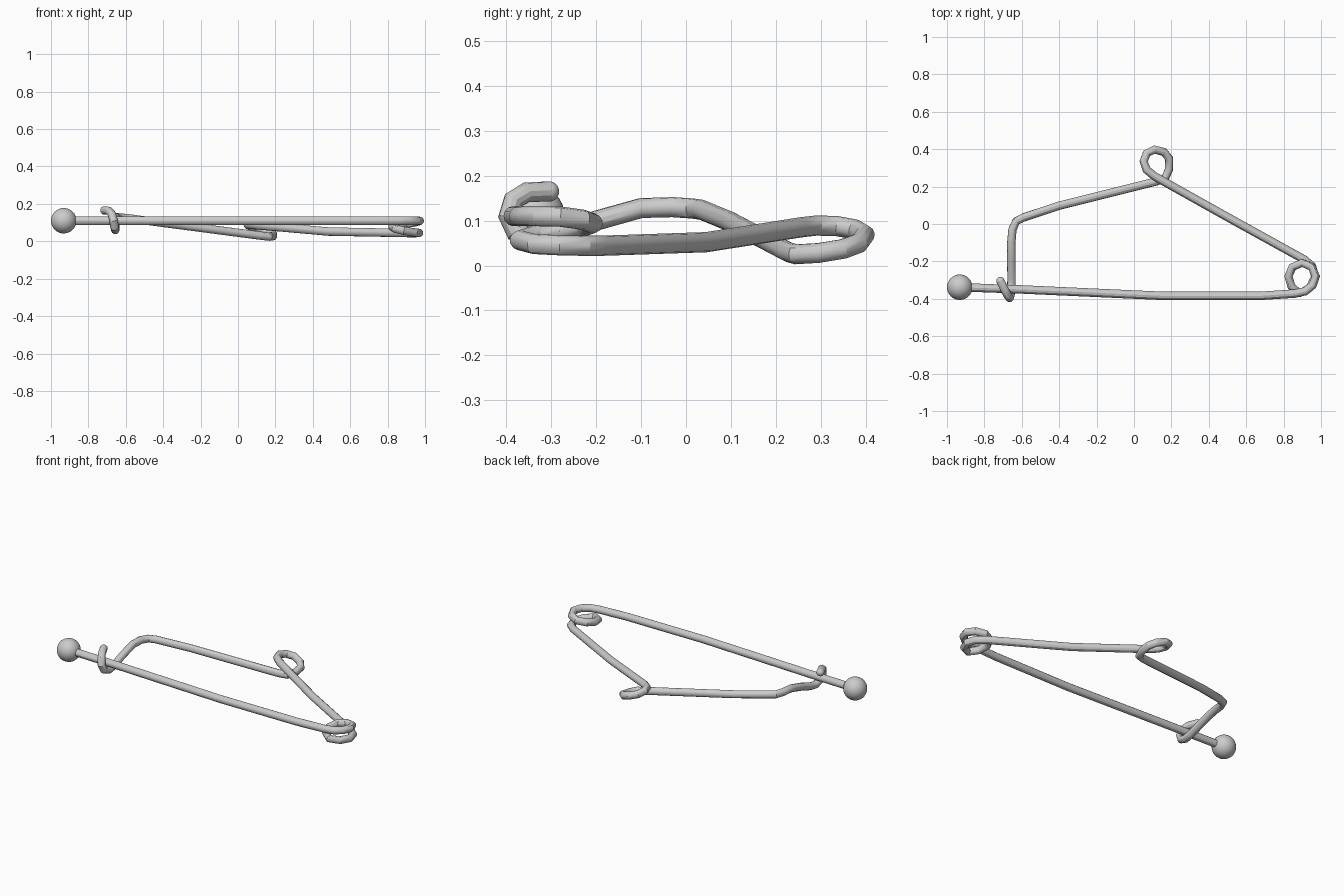
import bpy

R = 0.0225  # wire radius

# Centre line of the bent wire, grouped by section
pin = [(-0.93, -0.338, 0.11), (-0.6, -0.35, 0.11), (0.15, -0.384, 0.11),
       (0.68, -0.384, 0.11), (0.86, -0.372, 0.11)]
end_coil = [(0.915, -0.36, 0.11), (0.955, -0.328, 0.11), (0.972, -0.28, 0.109),
            (0.95, -0.23, 0.102), (0.9, -0.208, 0.094), (0.847, -0.23, 0.087),
            (0.826, -0.28, 0.077), (0.842, -0.335, 0.067), (0.888, -0.37, 0.056),
            (0.942, -0.338, 0.048), (0.968, -0.28, 0.045), (0.952, -0.225, 0.044)]
long_arm = [(0.91, -0.19, 0.044), (0.485, 0.045, 0.052), (0.11, 0.255, 0.085)]
top_coil = [(0.067, 0.29, 0.089), (0.052, 0.335, 0.088), (0.068, 0.378, 0.08),
            (0.11, 0.398, 0.068), (0.16, 0.385, 0.05), (0.188, 0.35, 0.037),
            (0.188, 0.295, 0.028), (0.167, 0.245, 0.025)]
short_arm = [(0.12, 0.228, 0.03), (-0.4, 0.098, 0.098), (-0.59, 0.035, 0.124),
             (-0.63, 0.015, 0.127), (-0.65, -0.03, 0.13), (-0.656, -0.1, 0.128)]
catch_hook = [(-0.656, -0.2, 0.1), (-0.655, -0.29, 0.068), (-0.656, -0.34, 0.06),
              (-0.66, -0.38, 0.075), (-0.665, -0.396, 0.11), (-0.674, -0.385, 0.145),
              (-0.69, -0.355, 0.163), (-0.714, -0.305, 0.165)]
path = pin + end_coil + long_arm + top_coil + short_arm + catch_hook

# Bent wire as a round bevelled curve
curve = bpy.data.curves.new("bent_wire", 'CURVE')
curve.dimensions = '3D'
curve.bevel_depth = R
curve.bevel_resolution = 4
curve.use_fill_caps = True
spline = curve.splines.new('POLY')
spline.points.add(len(path) - 1)
for p, co in zip(spline.points, path):
    p.co = (*co, 1)
wire = bpy.data.objects.new("bent_wire", curve)
bpy.context.collection.objects.link(wire)
bpy.context.view_layer.objects.active = wire
wire.select_set(True)
bpy.ops.object.convert(target='MESH')
bpy.ops.object.shade_smooth_by_angle()


def ball(name, radius, location):
    bpy.ops.mesh.primitive_uv_sphere_add(segments=32, ring_count=16,
                                         radius=radius, location=location)
    bpy.context.object.name = name
    bpy.ops.object.shade_smooth()


# Ball on the pin and rounded tip of the hook
ball("pin_ball", 0.068, (-0.932, -0.338, 0.11))
ball("hook_tip", R, path[-1])
